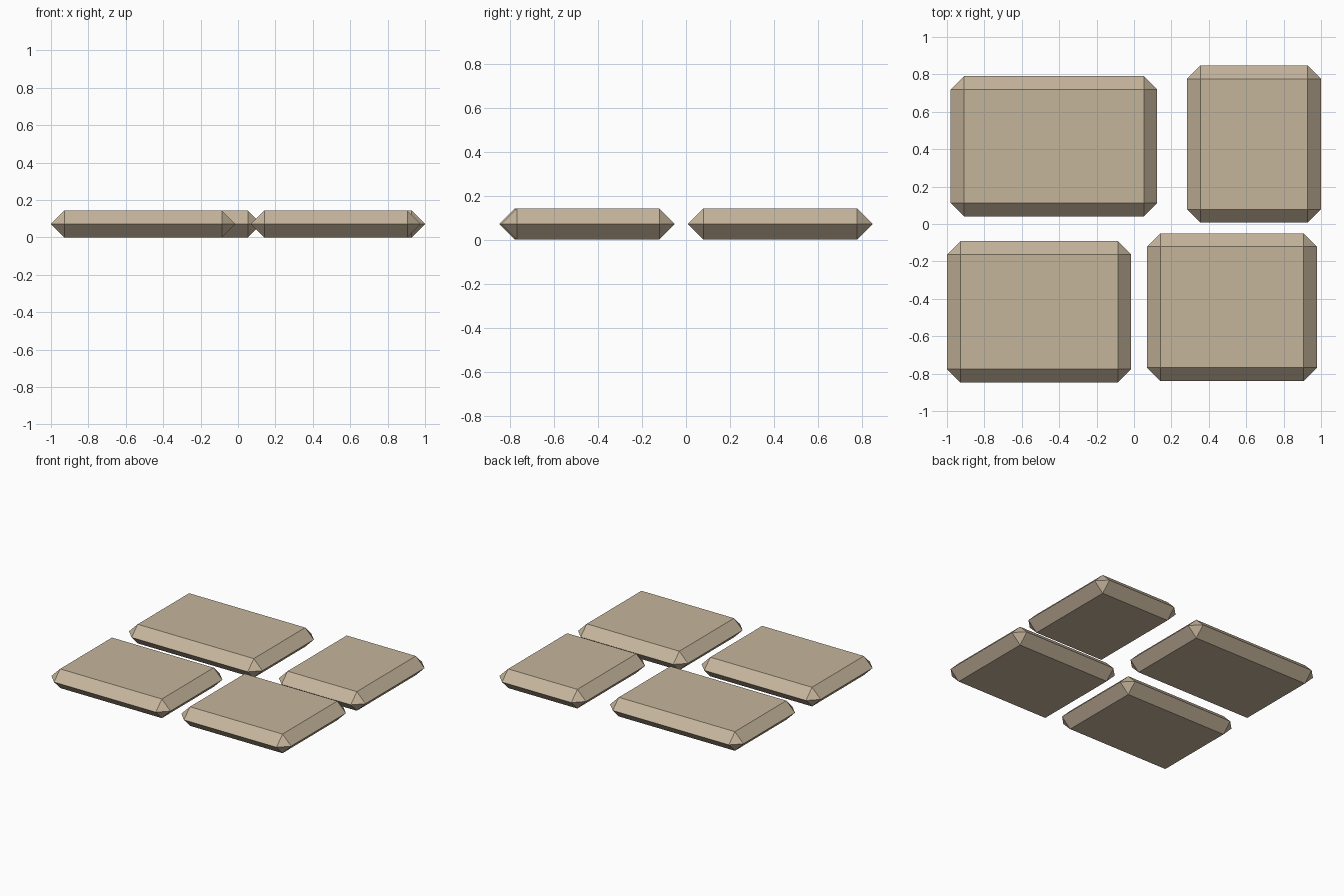
import bpy, bmesh
from mathutils import Matrix, Vector

if "Cube" in bpy.data.objects:
    bpy.data.objects.remove(bpy.data.objects["Cube"])

H = 0.143           # slab thickness
CHAMFER = H / 2     # chamfers meet at mid height

stone = bpy.data.materials.new("sandstone")
stone.diffuse_color = (0.56, 0.46, 0.33, 1)
stone.use_nodes = True
stone.node_tree.nodes["Principled BSDF"].inputs["Base Color"].default_value = stone.diffuse_color


def slab(name, x0, x1, y0, y1):
    """Box with all edges chamfered until the sides close to a ridge."""
    bm = bmesh.new()
    bmesh.ops.create_cube(bm, size=1)
    bmesh.ops.scale(bm, vec=Vector((x1 - x0, y1 - y0, H)), verts=bm.verts)
    bmesh.ops.bevel(bm, geom=bm.edges[:], offset=CHAMFER, segments=1,
                    affect='EDGES', clamp_overlap=False)
    bmesh.ops.remove_doubles(bm, verts=bm.verts, dist=0.001)
    bmesh.ops.recalc_face_normals(bm, faces=bm.faces)
    mesh = bpy.data.meshes.new(name)
    bm.to_mesh(mesh)
    bm.free()
    mesh.materials.append(stone)
    ob = bpy.data.objects.new(name, mesh)
    ob.location = ((x0 + x1) / 2, (y0 + y1) / 2, H / 2)
    bpy.context.collection.objects.link(ob)


# Four paving slabs
slab("slab_back_left", -0.98, 0.124, 0.04, 0.791)
slab("slab_back_right", 0.284, 1.0, 0.007, 0.848)
slab("slab_front_left", -1.0, -0.015, -0.848, -0.092)
slab("slab_front_right", 0.069, 0.978, -0.84, -0.05)
